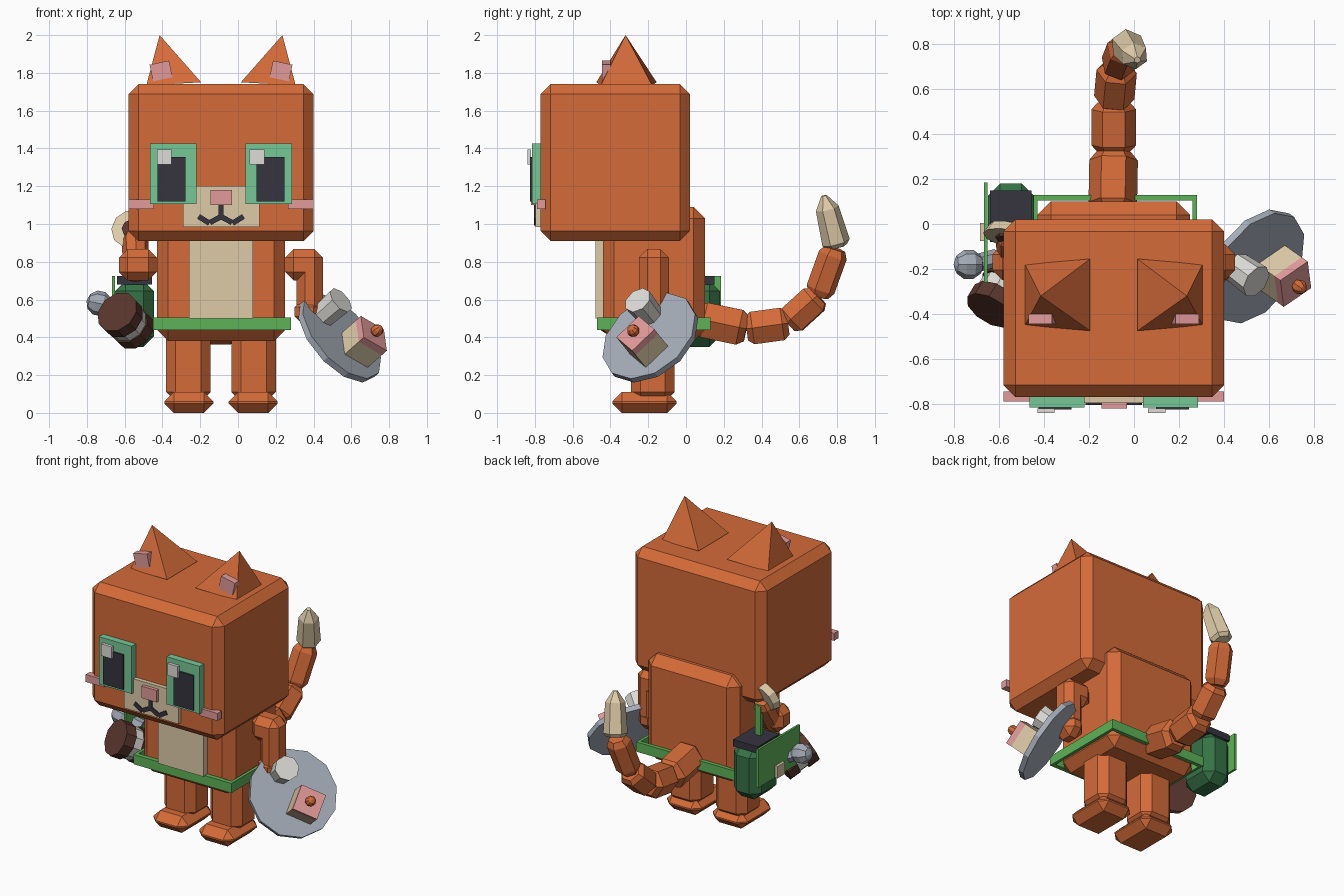
import bpy, bmesh, math
from mathutils import Vector, Matrix

if "Cube" in bpy.data.objects:
    bpy.data.objects.remove(bpy.data.objects["Cube"])


def material(name, rgb):
    lin = [((c / 255 + 0.055) / 1.055) ** 2.4 for c in rgb]
    m = bpy.data.materials.new(name)
    m.diffuse_color = (*lin, 1)
    m.use_nodes = True
    m.node_tree.nodes["Principled BSDF"].inputs["Base Color"].default_value = m.diffuse_color
    return m


ORANGE = material("orange fur", (212, 107, 57))
CREAM = material("cream", (222, 203, 168))
EYE = material("eye green", (118, 200, 150))
BELT = material("leaf green", (94, 178, 88))
BAG = material("dark green", (54, 114, 70))
BROWN = material("dark brown", (90, 54, 45))
DARK = material("charcoal", (54, 52, 62))
PINK = material("pink", (226, 154, 154))
WHITE = material("off white", (222, 220, 215))
GREY = material("steel grey", (166, 173, 184))
MID = -0.09  # the body's mirror plane


def finish(name, bm, mat, frame=Matrix()):
    bmesh.ops.recalc_face_normals(bm, faces=bm.faces)
    me = bpy.data.meshes.new(name)
    bm.to_mesh(me)
    bm.free()
    me.materials.append(mat)
    ob = bpy.data.objects.new(name, me)
    ob.matrix_world = frame
    bpy.context.collection.objects.link(ob)
    return ob


def box(name, x, y, z, mat, bevel=0, frame=Matrix(), tilt=0):
    """Box from (min, max) ranges, optionally chamfered, tilted about its own y axis."""
    bm = bmesh.new()
    bmesh.ops.create_cube(bm, size=1)
    size = [r[1] - r[0] for r in (x, y, z)]
    mid = Vector([(r[0] + r[1]) / 2 for r in (x, y, z)])
    bmesh.ops.scale(bm, vec=size, verts=bm.verts)
    if bevel:
        bmesh.ops.bevel(bm, geom=bm.edges[:], offset=bevel, segments=1,
                        affect='EDGES', profile=0.5)
    return finish(name, bm, mat,
                  frame @ Matrix.Translation(mid) @ Matrix.Rotation(tilt, 4, 'Y'))


def lathe(name, p, q, rings, mat, n=8):
    """Solid turned around the line p-q; rings are (fraction, radius)."""
    p, q = Vector(p), Vector(q)
    d = q - p
    bm = bmesh.new()
    loops = []
    for t, r in rings:
        loops.append([bm.verts.new((r * math.cos(2 * math.pi * i / n),
                                    r * math.sin(2 * math.pi * i / n), t * d.length))
                      for i in range(n)])
    for a, b in zip(loops, loops[1:]):
        for i in range(n):
            bm.faces.new((a[i], a[(i + 1) % n], b[(i + 1) % n], b[i]))
    bm.faces.new(loops[0][::-1])
    bm.faces.new(loops[-1])
    return finish(name, bm, mat,
                  Matrix.Translation(p) @ d.to_track_quat('Z', 'Y').to_matrix().to_4x4())


def ball(name, c, r, mat, axis=(0, 0, 1)):
    c, a = Vector(c), Vector(axis).normalized() * r
    rings = [((1 - math.cos(k)) / 2, max(r * math.sin(k), 0.002))
             for k in (math.pi * i / 5 for i in range(6))]
    return lathe(name, c - a, c + a, rings, mat)


def sided(side, a, b):
    """Range a..b on the character's left (side 1), or its mirror image."""
    return (a, b) if side > 0 else (2 * MID - b, 2 * MID - a)


# Head and body
box("head", (-0.58, 0.40), (-0.77, 0.02), (0.91, 1.74), ORANGE, 0.053)
box("body", (-0.43, 0.25), (-0.44, 0.10), (0.38, 1.09), ORANGE, 0.06)
box("belly_patch", (-0.26, 0.08), (-0.48, -0.43), (0.50, 0.98), CREAM)

# Belt: a thin square ring around the body
for i, y in enumerate(((-0.47, -0.44), (0.105, 0.13))):
    box(f"belt_{'front' if i == 0 else 'back'}", (-0.45, 0.28), y, (0.44, 0.505), BELT)
for i, x in enumerate(((-0.45, -0.43), (0.26, 0.28))):
    box(f"belt_side_{i}", x, (-0.47, 0.13), (0.44, 0.505), BELT)

# Legs, feet, ears, eyes, cheeks, shoulders: one of each per side
for s, tag in ((1, "left"), (-1, "right")):
    box(f"leg_{tag}", sided(s, -0.035, 0.20), (-0.29, -0.06), (0.06, 0.45), ORANGE, 0.05)
    box(f"foot_{tag}", sided(s, -0.05, 0.21), (-0.39, -0.05), (0, 0.11), ORANGE, 0.05)
    box(f"shoulder_{tag}", sided(s, 0.25, 0.45), (-0.25, -0.09), (0.70, 0.867), ORANGE, 0.045)

    bm = bmesh.new()
    for x, y, z in ((0.305, -0.18, 1.735), (0.015, -0.155, 1.75), (0.015, -0.475, 1.75),
                    (0.305, -0.45, 1.735), (0.235, -0.32, 2.0)):
        bm.verts.new((x if s > 0 else 2 * MID - x, y, z))
    bmesh.ops.convex_hull(bm, input=bm.verts)
    finish(f"ear_{tag}", bm, ORANGE)
    box(f"inner_ear_{tag}", sided(s, 0.175, 0.28), (-0.445, -0.40), (1.765, 1.855),
        PINK, tilt=s * math.radians(12))

    box(f"eye_frame_{tag}", sided(s, 0.04, 0.285), (-0.815, -0.765), (1.105, 1.425), EYE)
    box(f"pupil_{tag}", sided(s, 0.098, 0.245), (-0.825, -0.81), (1.12, 1.355), DARK)
    hx = 0.062 if s > 0 else -0.43
    box(f"eye_glint_{tag}", (hx, hx + 0.077), (-0.84, -0.82), (1.315, 1.395), WHITE)
    box(f"cheek_{tag}", sided(s, 0.265, 0.40), (-0.79, -0.745), (1.08, 1.13), PINK)
    # half of the mouth
    for k, (cx, cz, ang) in enumerate(((-0.062, 1.024, 28), (0.0, 1.022, -32))):
        box(f"mouth_{tag}_{k}", sided(s, cx - 0.034, cx + 0.034), (-0.805, -0.79),
            (cz - 0.014, cz + 0.014), DARK, tilt=s * math.radians(ang))

box("muzzle", (-0.29, 0.115), (-0.797, -0.765), (0.985, 1.20), CREAM)
box("nose", (-0.145, -0.032), (-0.82, -0.78), (1.10, 1.18), PINK)
box("mouth_stem", (-0.102, -0.077), (-0.805, -0.79), (1.025, 1.10), DARK)

# Arms: one hangs to the tray, the other is raised to the round cup
box("arm_left", (0.31, 0.45), (-0.25, -0.09), (0.52, 0.86), ORANGE, 0.045)
box("hand_left", (0.30, 0.45), (-0.26, -0.09), (0.46, 0.61), ORANGE, 0.05)
lathe("arm_right", (-0.54, -0.18, 0.72), (-0.545, -0.03, 0.95),
      [(0, 0.05), (0.15, 0.07), (0.85, 0.07), (1, 0.05)], ORANGE)

# Tail: chamfered six-sided segments with a pale tip
path = [(-0.095, 0.06, 0.50), (-0.09, 0.32, 0.445), (-0.09, 0.54, 0.475),
        (-0.075, 0.70, 0.62), (-0.04, 0.79, 0.87)]
for i, (a, b, r) in enumerate(zip(path, path[1:], (0.108, 0.10, 0.09, 0.078))):
    lathe(f"tail_segment_{i}", a, b,
          [(0, r * 0.72), (0.14, r), (0.86, r), (1, r * 0.72)], ORANGE, 6)
lathe("tail_tip", (-0.035, 0.80, 0.88), (0.015, 0.73, 1.15),
      [(0, 0.055), (0.08, 0.075), (0.75, 0.062), (1, 0.015)], CREAM, 6)

# Tray with a cup and a small cake, tilted outwards
n = Vector((0.66, -0.47, 0.58)).normalized()
tray = Vector((0.54, -0.19, 0.40))
lathe("tray", tray - n * 0.02, tray + n * 0.015, [(0, 0.28), (1, 0.28)], GREY, 12)
cup = Vector((0.445, -0.185, 0.51))
lathe("tray_cup", cup, cup + n * 0.15, [(0, 0.07), (1, 0.078)], WHITE, 8)
cake = (Matrix.Translation((0.61, -0.19, 0.325)) @ n.to_track_quat('Z', 'Y').to_matrix().to_4x4()
        @ Matrix.Rotation(math.radians(58), 4, 'Z'))
h = (-0.082, 0.082)
box("cake_base", h, h, (0, 0.125), CREAM, frame=cake)
box("cake_icing", h, h, (0.125, 0.165), PINK, frame=cake)
ball("cake_cherry", cake @ Vector((0, 0, 0.19)), 0.034, ORANGE, n)

# Shoulder bag with dark lid, side flap, buckle and strap
box("bag", (-0.65, -0.445), (-0.09, 0.18), (0.35, 0.70), BAG, 0.055)
box("bag_lid", (-0.64, -0.455), (-0.08, 0.15), (0.68, 0.725), DARK)
box("bag_flap", (-0.667, -0.652), (-0.26, 0.185), (0.47, 0.725), BELT)
box("bag_buckle", (-0.685, -0.66), (-0.075, 0.005), (0.47, 0.55), CREAM)
box("bag_strap", (-0.56, -0.52), (-0.02, 0.01), (0.66, 0.93), BELT)

# Round cup in the raised hand
d = Vector((-0.2, -0.9, 0.35)).normalized()
c = Vector((-0.56, -0.04, 0.965))
lathe("raised_disc", c - d * 0.02, c + d * 0.025, [(0, 0.09), (1, 0.108)], CREAM, 10)
lathe("raised_disc_centre", c, c + d * 0.035, [(0, 0.05), (1, 0.05)], BROWN, 8)

# Brown jar with a white band, hung in front of the bag
a, b = Vector((-0.64, -0.385, 0.535)), Vector((-0.545, -0.225, 0.435))
for k, (t0, t1, r, m) in enumerate(((0, 0.35, 0.118, BROWN), (0.35, 0.65, 0.105, WHITE),
                                    (0.65, 1, 0.112, BROWN))):
    lathe(f"jar_part_{k}", a.lerp(b, t0), a.lerp(b, t1), [(0, r), (1, r)], m, 10)

# Grey bell beside the bag
ball("bell", (-0.735, -0.18, 0.58), 0.068, GREY, (-1, 0, 0.2))
lathe("bell_stem", (-0.72, -0.18, 0.575), (-0.61, -0.15, 0.53), [(0, 0.04), (1, 0.04)], GREY, 6)
